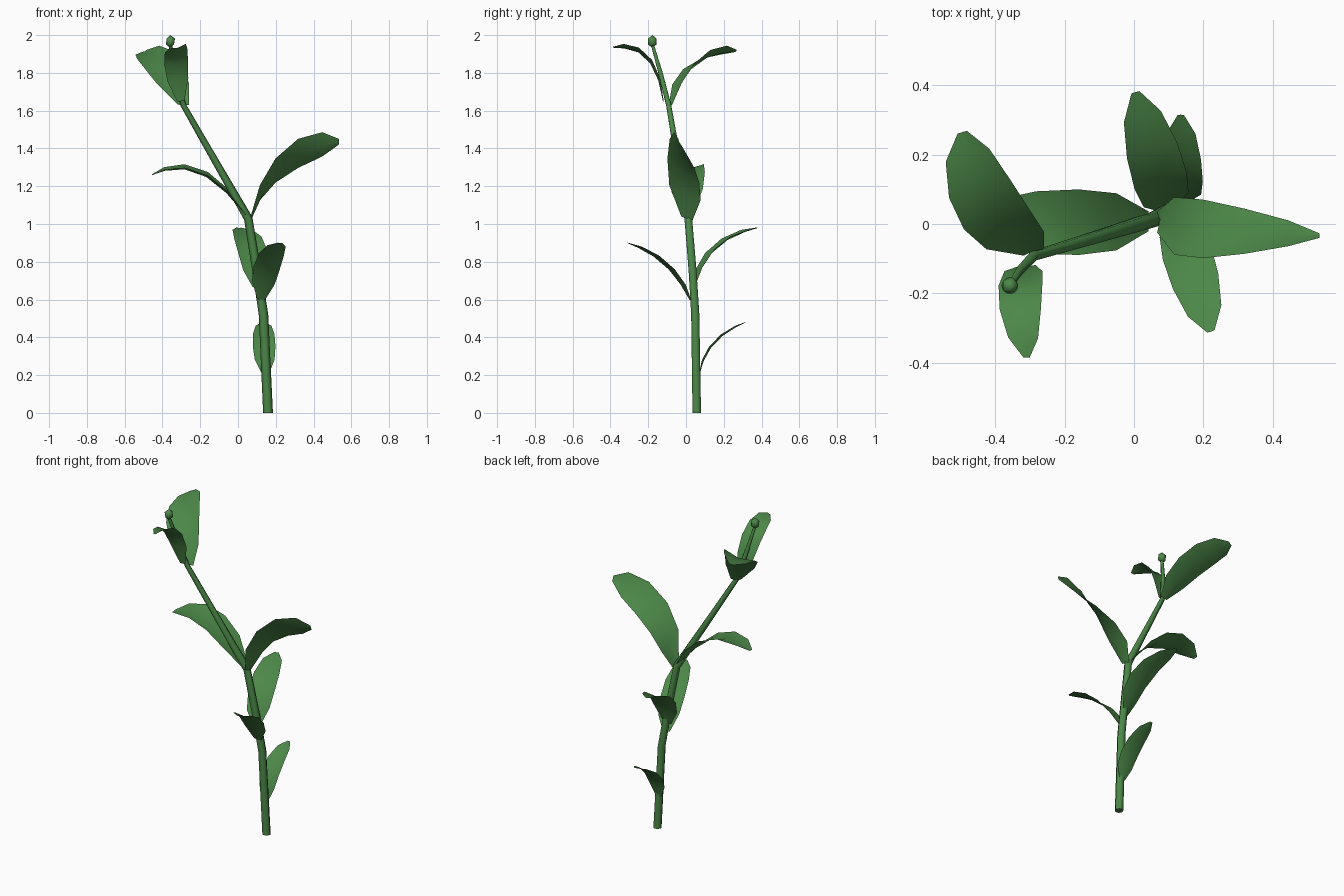
import bpy, bmesh, math
from mathutils import Vector

if "Cube" in bpy.data.objects:
    bpy.data.objects.remove(bpy.data.objects["Cube"])

green = bpy.data.materials.new("leaf green")
green.diffuse_color = (0.072, 0.245, 0.065, 1)
green.use_nodes = True
green.node_tree.nodes["Principled BSDF"].inputs["Base Color"].default_value = green.diffuse_color


def finish(name, bm):
    mesh = bpy.data.meshes.new(name)
    bm.to_mesh(mesh)
    bm.free()
    mesh.materials.append(green)
    ob = bpy.data.objects.new(name, mesh)
    bpy.context.collection.objects.link(ob)
    bpy.context.view_layer.objects.active = ob
    for o in bpy.context.selected_objects:
        o.select_set(False)
    ob.select_set(True)
    bpy.ops.object.shade_smooth_by_angle(angle=math.radians(65))
    return ob


def stem(name, path, sides=6):
    """Tapered tube through (x, y, z, radius) points."""
    bm = bmesh.new()
    pts = [Vector(p[:3]) for p in path]
    rings = []
    for i, p in enumerate(pts):
        d = (pts[min(i + 1, len(pts) - 1)] - pts[max(i - 1, 0)]).normalized()
        if i == 0:
            d = Vector((0, 0, 1))
        u = Vector((0, 1, 0)).cross(d).normalized()
        v = d.cross(u)
        r = path[i][3]
        rings.append([bm.verts.new(p + r * (u * math.cos(a) + v * math.sin(a)))
                      for a in (2 * math.pi * k / sides for k in range(sides))])
    for a, b in zip(rings, rings[1:]):
        for k in range(sides):
            n = (k + 1) % sides
            bm.faces.new((a[k], a[n], b[n], b[k]))
    bm.faces.new(rings[0][::-1])
    bm.faces.new(rings[-1])
    return finish(name, bm)


# Blade outline: (position along the leaf, share of the half width)
OUTLINE = ((0, 0.3), (0.2, 0.87), (0.42, 1.0), (0.66, 0.95), (0.87, 0.7), (1, 0.15))


def leaf(name, base, bend, tip, side0, side1, half, fold=0.2):
    """Thin blade, lightly folded at the midrib; its width turns from side0 to side1."""
    base, bend, tip = Vector(base), Vector(bend), Vector(tip)
    s0, s1 = Vector(side0).normalized(), Vector(side1).normalized()
    bm = bmesh.new()
    rows = []
    for t, w in OUTLINE:
        c = base * (1 - t) ** 2 + bend * 2 * t * (1 - t) + tip * t * t
        d = (bend - base) * (1 - t) + (tip - bend) * t
        s = s0.lerp(s1, t).normalized()
        n = s.cross(d).normalized()
        if n.z < 0:
            n = -n
        s = s * half * w
        n = n * half * w * fold / 2
        rows.append([bm.verts.new(p) for p in (c - s + n, c - n, c + s + n)])
    for a, b in zip(rows, rows[1:]):
        for k in (0, 1):
            bm.faces.new((a[k], a[k + 1], b[k + 1], b[k]))
    bm.normal_update()
    # upper surface faces up
    if sum(f.normal.z for f in bm.faces) < 0:
        bmesh.ops.reverse_faces(bm, faces=bm.faces)
    return finish(name, bm)


# Main stem
stem("stem", [(0.159, 0.057, 0, 0.026), (0.135, 0.049, 0.52, 0.025),
              (0.10, 0.035, 0.75, 0.024), (0.054, 0.012, 1.03, 0.023),
              (-0.15, -0.05, 1.385, 0.018), (-0.29, -0.092, 1.63, 0.015),
              (-0.33, -0.135, 1.80, 0.013), (-0.358, -0.178, 1.95, 0.009)])

# Tip bud
bm = bmesh.new()
bmesh.ops.create_icosphere(bm, subdivisions=1, radius=1)
bmesh.ops.scale(bm, vec=(0.027, 0.027, 0.034), verts=bm.verts)
bmesh.ops.translate(bm, vec=(-0.358, -0.178, 1.966), verts=bm.verts)
finish("bud", bm)

# Leaves, from the ground up
leaf("lowest_leaf", (0.145, 0.07, 0.205), (0.135, 0.10, 0.40), (0.135, 0.315, 0.48),
     (1, 0, 0), (1, 0, 0), 0.06)
leaf("lower_front_leaf", (0.122, 0.02, 0.60), (0.15, -0.08, 0.83), (0.222, -0.31, 0.90),
     (1, 0.3, -0.2), (1, 0.35, -0.05), 0.073)
leaf("lower_back_leaf", (0.10, 0.045, 0.67), (0.085, 0.10, 0.93), (0.004, 0.38, 0.98),
     (1, 0.35, 0.3), (1, 0.3, -0.05), 0.08)
leaf("right_leaf", (0.07, 0.005, 1.03), (0.18, -0.03, 1.39), (0.535, -0.035, 1.435),
     (0, 1, -0.3), (0, 0.4, -0.9), 0.106)
leaf("left_leaf", (0.04, 0.008, 1.05), (-0.20, 0.005, 1.40), (-0.455, 0.005, 1.26),
     (0, 1, 0.1), (0, 1, 0.1), 0.095)
leaf("top_back_leaf", (-0.29, -0.08, 1.63), (-0.435, 0.0, 1.93), (-0.495, 0.265, 1.915),
     (1, 0.3, -0.05), (1, 0.3, 0.45), 0.1)
leaf("top_front_leaf", (-0.303, -0.12, 1.65), (-0.35, -0.155, 1.965), (-0.31, -0.385, 1.935),
     (1, 0, 0.1), (1, -0.05, 0.3), 0.064)
